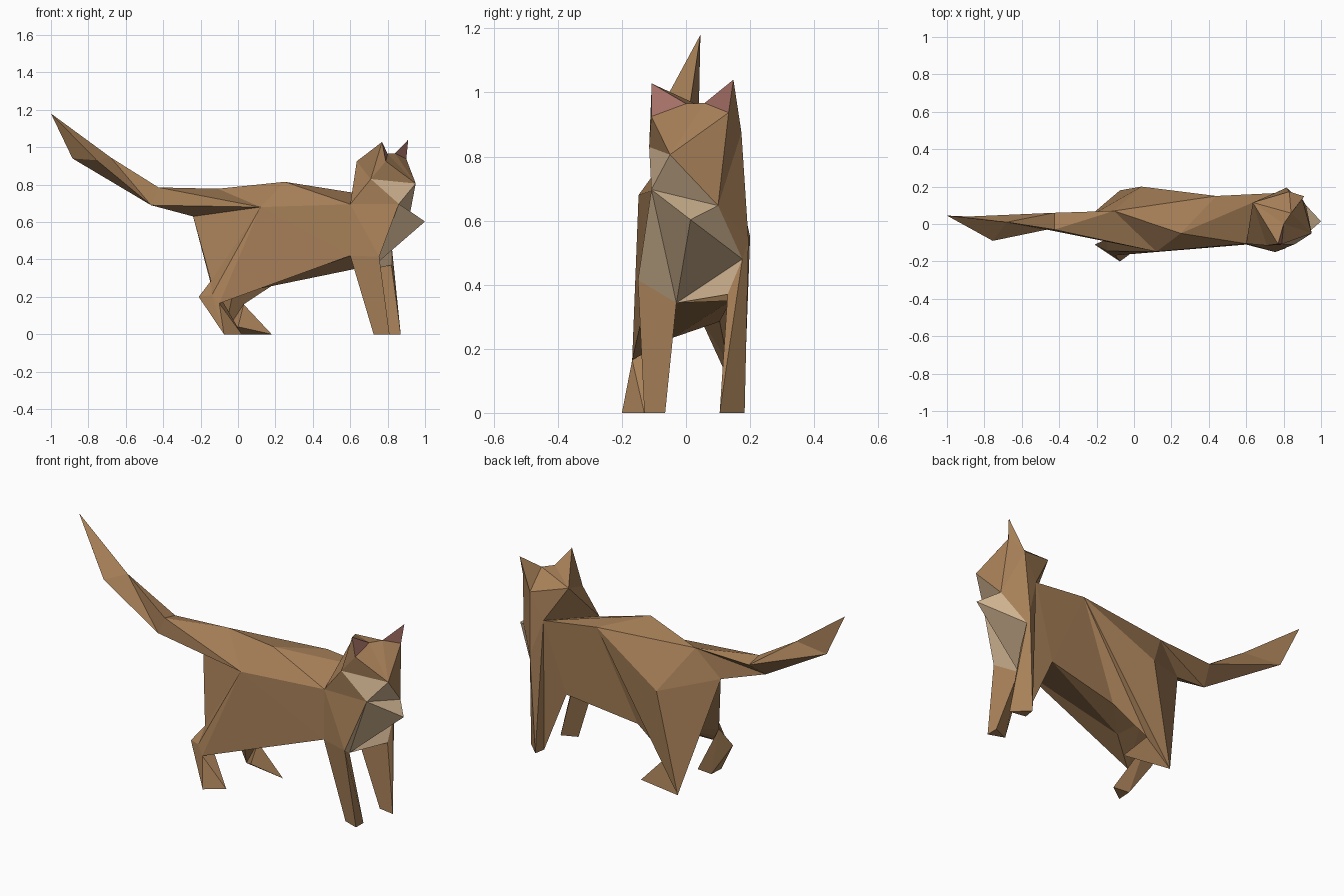
import bpy, bmesh

if "Cube" in bpy.data.objects:
    bpy.data.objects.remove(bpy.data.objects["Cube"])

# ---- colours (index order used by the faces) ----
COLOURS = [("brown_fur", (.39, .217, .098)), ("beige_fur", (.61, .44, .275)),
           ("pink_ear", (.40, .171, .141))]
mats = []
for name, rgb in COLOURS:
    m = bpy.data.materials.new(name)
    m.diffuse_color = (*rgb, 1)
    m.use_nodes = True
    m.node_tree.nodes["Principled BSDF"].inputs["Base Color"].default_value = m.diffuse_color
    mats.append(m)
BROWN, BEIGE, PINK = range(3)

P = {}
# ---- head points ----
P.update(nose=(.95, -.05, .806), cheek=(.71, -.115, .83), jaw=(.86, -.108, .697),
         jaw_l=(.92, .10, .647), brow=(.79, -.108, .925), ear_in=(.80, 0, .965),
         ear_in_l=(.84, .058, .967), brow_l=(.90, .133, .937), side_l=(.83, .173, .875),
         nape=(.635, .115, .925), ear=(.77, -.107, 1.028), ear_l=(.91, .148, 1.04))
# ---- chest and shoulder points ----
P.update(tuft=(1, .014, .603), breast=(.70, -.03, .343), chest=(.755, -.15, .415),
         chest_l=(.82, .176, .48), pit_l=(.82, .13, .37), arm_l=(.815, .195, .54),
         sho=(.60, -.105, .695), sho_l=(.753, .165, .735), elb=(.60, -.11, .42),
         elb_l=(.63, .14, .35))
# ---- front feet ----
P.update(a1=(.725, -.10, 0), a2=(.81, -.13, 0), a3=(.81, -.065, 0),
         b1=(.87, .105, 0), b2=(.79, .183, 0), b3=(.78, .12, 0))
# ---- torso and hip points ----
P.update(back=(.25, -.05, .815), loin=(-.107, .07, .778), hip=(.12, -.148, .68),
         hip_l=(.04, .2, .55), flank_l=(.44, .15, .776), rump=(-.24, .04, .63),
         knee=(-.10, -.168, .165), hock=(-.14, -.145, .21), ham=(-.145, -.08, .285),
         belly=(.07, -.04, .235), groin_l=(.22, .105, .285), crotch=(-.01, .045, .295),
         heel_l=(-.075, .18, 0), ankle_l=(.03, .13, .16))
# ---- tail points ----
P.update(t1=(-.425, .06, .765), t2=(-.425, -.03, .785), t3=(-.465, -.03, .69),
         s1=(-.885, .04, .94), s2=(-.755, -.09, .93), s3=(-.68, .01, .945),
         tip=(-1, .045, 1.18))

# ---- faces per part and colour; the whole skin is one closed shell ----
SKIN = [
    ("head", BROWN, "brow ear_in nose, ear_in ear_in_l nose, ear_in_l brow_l nose,"
     "nose brow_l jaw_l, nose cheek brow, ear_in_l side_l nape, ear_in ear_in_l nape,"
     "brow_l side_l jaw_l"),
    ("head", BEIGE, "nose jaw cheek, nose jaw_l jaw"),
    ("ears", PINK, "ear brow ear_in, ear_l ear_in_l brow_l"),
    ("ears", BROWN, "ear ear_in nape, ear nape cheek, ear cheek brow,"
     "ear_l brow_l side_l, ear_l side_l ear_in_l"),
    ("neck", BROWN, "sho cheek nape, sho jaw cheek, sho chest jaw, nape sho sho_l,"
     "nape sho_l side_l, side_l sho_l arm_l, side_l arm_l jaw_l, arm_l chest_l jaw_l"),
    ("chest_bib", BEIGE, "tuft jaw jaw_l, jaw_l chest_l tuft, chest_l pit_l breast,"
     "jaw breast chest, jaw tuft breast, tuft chest_l breast"),
    ("front_leg_right", BROWN, "sho chest elb, elb chest a2 a1, chest breast a3 a2,"
     "breast elb a1 a3, a1 a2 a3"),
    ("front_leg_left", BROWN, "arm_l chest_l b1 b2, chest_l pit_l b1, sho_l arm_l b2,"
     "sho_l b2 b3, sho_l b3 elb_l, elb_l b3 pit_l, pit_l b3 b1, b1 b2 b3"),
    ("torso", BROWN, "hip sho elb, hip elb knee, hip back sho, back flank_l sho_l,"
     "back sho_l sho, loin back hip, loin flank_l back, loin hip_l flank_l,"
     "loin rump hip_l, flank_l elb_l sho_l, breast pit_l elb_l elb,"
     "flank_l groin_l elb_l, belly groin_l elb_l, belly elb_l elb, belly elb knee"),
    ("thighs", BROWN, "hip knee hock, hip hock ham, hip ham rump, hip_l rump heel_l,"
     "flank_l hip_l heel_l, flank_l heel_l ankle_l, flank_l ankle_l groin_l,"
     "groin_l ankle_l crotch, groin_l crotch belly, crotch belly knee,"
     "ankle_l heel_l crotch, rump heel_l crotch, rump crotch ham, ham crotch hock,"
     "hock crotch knee"),
    ("tail", BROWN, "loin hip t2, loin t2 t1, hip rump t3, hip t3 t2, loin t1 t3,"
     "loin t3 rump, t1 t2 s3, t1 s3 s1, t2 t3 s3, t3 s2 s3, t3 t1 s1, t3 s1 s2,"
     "tip s1 s2, tip s2 s3, tip s3 s1"),
]


def finish(name, mesh):
    for m in mats:
        mesh.materials.append(m)
    ob = bpy.data.objects.new(name, mesh)
    bpy.context.collection.objects.link(ob)
    return ob


# ---- build the shell, make normals agree, then split it into parts ----
bm = bmesh.new()
verts = {k: bm.verts.new(co) for k, co in P.items()}
part_of = {}
for part, colour, text in SKIN:
    for names in text.split(","):
        f = bm.faces.new([verts[n] for n in names.split()])
        f.material_index = colour
        part_of[f] = part
bmesh.ops.recalc_face_normals(bm, faces=bm.faces[:])
for part in dict.fromkeys(s[0] for s in SKIN):
    pm, seen = bmesh.new(), {}
    for f in bm.faces:
        if part_of[f] != part:
            continue
        for v in f.verts:
            if v not in seen:
                seen[v] = pm.verts.new(v.co)
        pm.faces.new([seen[v] for v in f.verts]).material_index = f.material_index
    mesh = bpy.data.meshes.new(part)
    pm.to_mesh(mesh)
    pm.free()
    finish(part, mesh)
bm.free()


# ---- lower hind legs as simple faceted hulls ----
def hull(name, points):
    hm = bmesh.new()
    for co in points:
        hm.verts.new(co)
    bmesh.ops.convex_hull(hm, input=hm.verts[:])
    bmesh.ops.recalc_face_normals(hm, faces=hm.faces[:])
    mesh = bpy.data.meshes.new(name)
    hm.to_mesh(mesh)
    hm.free()
    finish(name, mesh)


hull("hind_shank_right", [P["ham"], P["hock"], P["knee"], (-.21, -.11, .20),
                          (-.075, -.2, 0), (.02, -.13, 0), (-.07, -.12, 0)])
hull("hind_foot_left", [P["heel_l"], P["ankle_l"], (.18, .135, 0), (0, .11, .04)])
